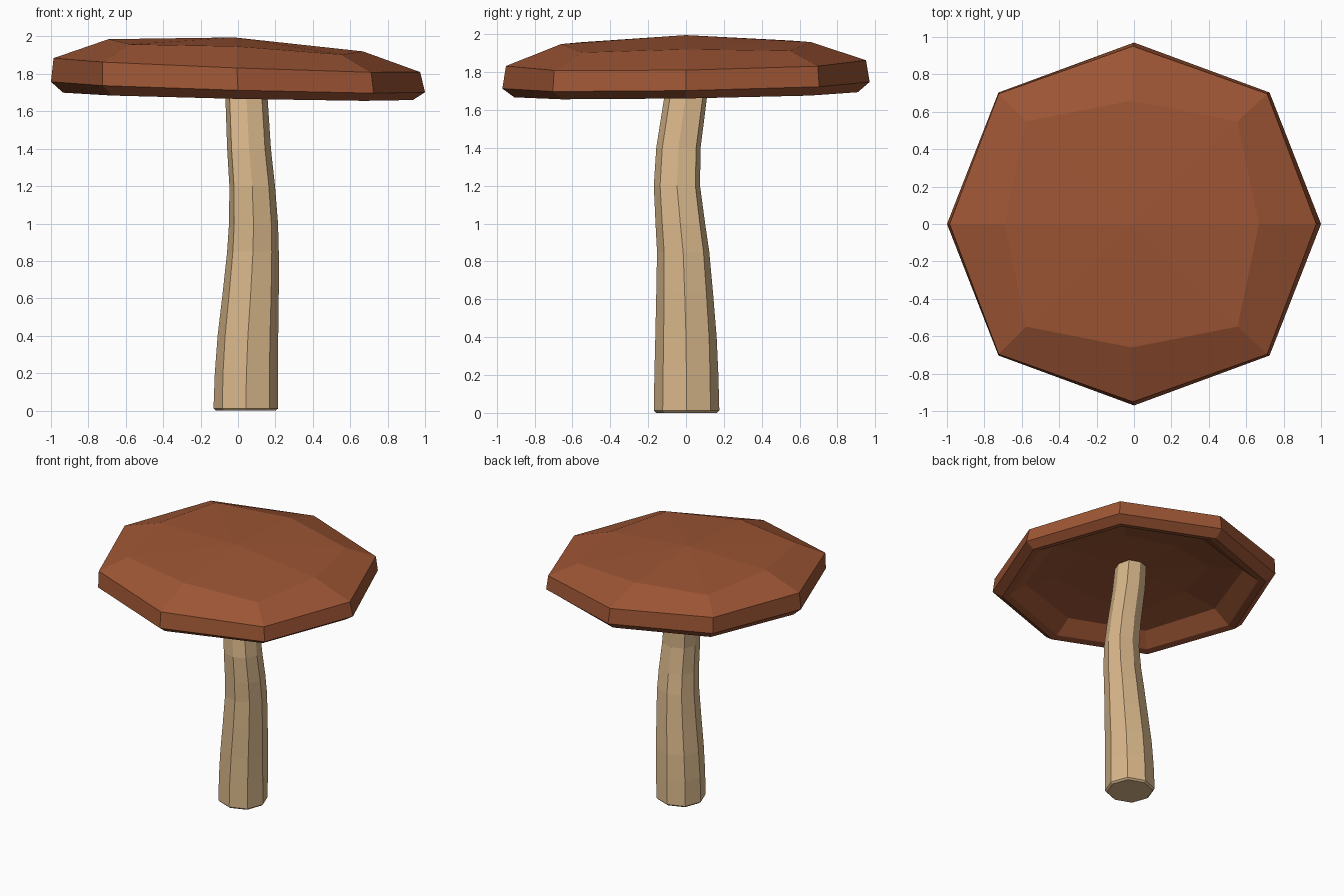
import bpy, bmesh
from math import sin, cos, pi

if "Cube" in bpy.data.objects:
    bpy.data.objects.remove(bpy.data.objects["Cube"])


def material(name, color):
    mat = bpy.data.materials.new(name)
    mat.diffuse_color = (*color, 1)
    mat.use_nodes = True
    mat.node_tree.nodes["Principled BSDF"].inputs["Base Color"].default_value = mat.diffuse_color
    return mat


def loft(name, rings, mat, first=None, last=None):
    """Skin a stack of 8-point rings; close each end with a face or a centre point."""
    bm = bmesh.new()
    loops = [[bm.verts.new(p) for p in ring] for ring in rings]
    for a, b in zip(loops, loops[1:]):
        for i in range(8):
            j = (i + 1) % 8
            bm.faces.new((a[i], a[j], b[j], b[i]))
    for loop, tip in ((loops[0], first), (loops[-1], last)):
        if tip is None:
            bm.faces.new(loop)
        else:
            v = bm.verts.new(tip)
            for i in range(8):
                bm.faces.new((loop[i], loop[(i + 1) % 8], v))
    bmesh.ops.recalc_face_normals(bm, faces=bm.faces[:])
    mesh = bpy.data.meshes.new(name)
    bm.to_mesh(mesh)
    bm.free()
    obj = bpy.data.objects.new(name, mesh)
    mesh.materials.append(mat)
    bpy.context.collection.objects.link(obj)
    return obj


def stem_ring(cx, cy, z, r):
    """Octagon that stretches along one diagonal towards the top."""
    pts = []
    for i in range(8):
        stretch = 1.03 + (0.1 * min(z / 1.2, 1) if i in (1, 5) else 0)
        rad = r * (stretch if i % 2 else 1)
        pts.append((cx + rad * cos(i * pi / 4), cy + rad * sin(i * pi / 4), z))
    return pts


def cap_ring(r, r_diag, z, tilt_x, tilt_y, cx=0.0, drop=0.0):
    """Octagon with separate corner radius and corner drop, leaning with the cap."""
    pts = []
    for i in range(8):
        rad = r_diag if i % 2 else r
        x, y = rad * cos(i * pi / 4), 0.97 * rad * sin(i * pi / 4)
        pts.append((x + cx, y, z + tilt_x * x + tilt_y * y - drop * (i % 2)))
    return pts


# Crooked stem: centre x, centre y, height, radius
path = [(.042, .003, 0, .16), (.042, .003, .012, .173), (.045, .002, .2, .169),
        (.053, 0, .4, .162), (.068, -.007, .63, .15), (.08, -.015, .85, .138),
        (.083, -.03, 1.0, .131), (.076, -.048, 1.2, .122),
        (.059, -.04, 1.4, .117), (.046, -.003, 1.66, .113), (.04, .015, 1.88, .108)]
loft("stem", [stem_ring(*p) for p in path], material("pale_stem", (.70, .48, .26)))

# Leaning cap: domed underside, rim, side band, bevelled top
cap = [cap_ring(.48, .56, 1.82, -.04, .015, 0, .005),
       cap_ring(.75, .79, 1.775, -.03, .015),
       cap_ring(.88, .90, 1.69, -.021, .015),
       cap_ring(.935, .955, 1.68, -.021, .015),
       cap_ring(1.0, 1.025, 1.73, -.028, .018),
       cap_ring(.98, 1.015, 1.847, -.038, .016, -.006),
       cap_ring(.68, .80, 1.953, -.048, .008, -.012, .018)]
loft("cap", cap, material("brown_cap", (.34, .092, .035)),
     first=(0, 0, 1.84), last=(-.02, 0, 1.995))
